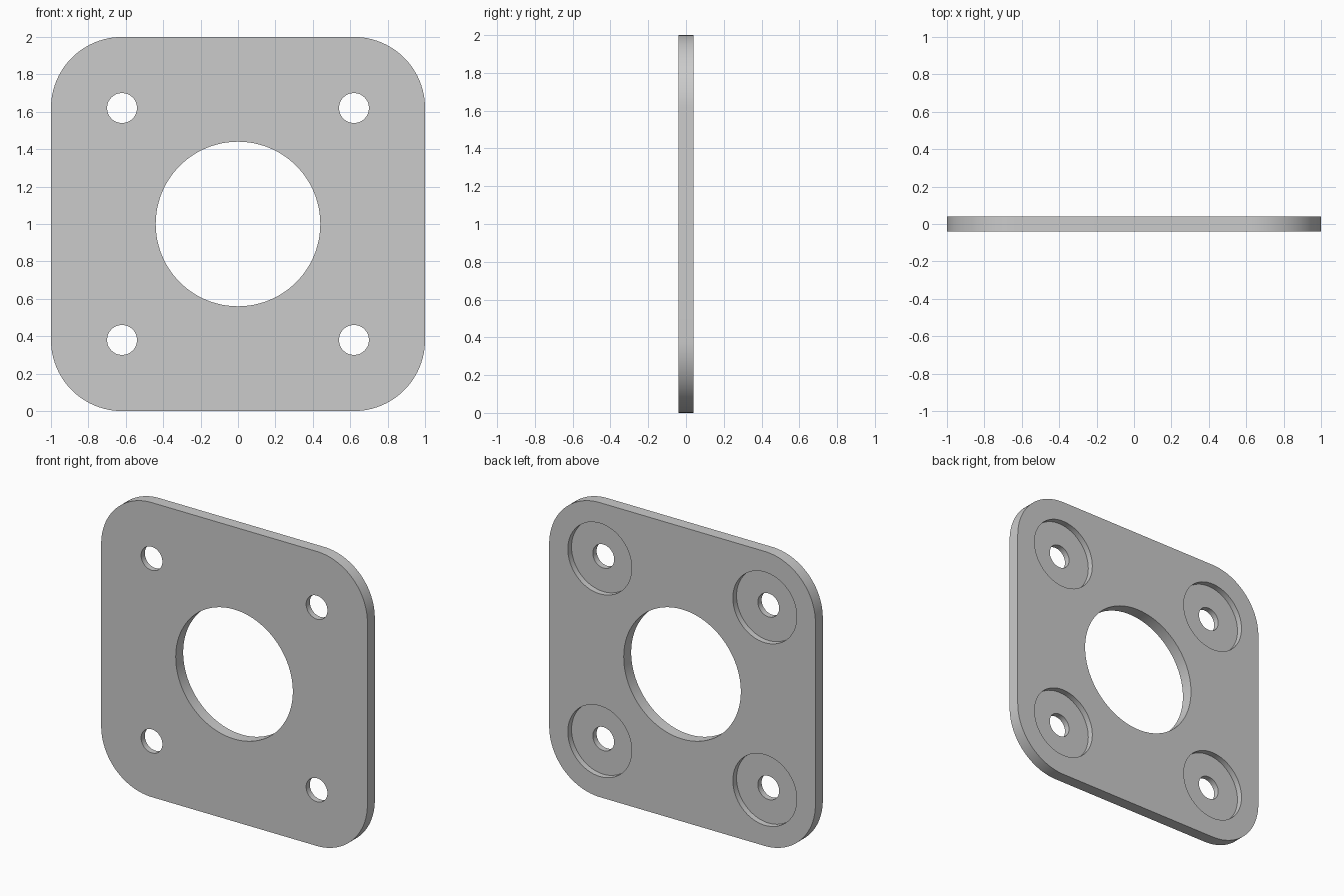
import bpy
import math
from math import radians

HALF_T = 0.04    # half the plate thickness
CORNER = 0.38    # corner radius, concentric with the bolt holes
BOLT = 0.62      # bolt hole offset from the centre

if "Cube" in bpy.data.objects:
    bpy.data.objects.remove(bpy.data.objects["Cube"])

# Single grey finish
grey = bpy.data.materials.new("plain_grey")
grey.use_nodes = True
colour = (0.6, 0.6, 0.6, 1)
grey.diffuse_color = colour
grey.node_tree.nodes["Principled BSDF"].inputs["Base Color"].default_value = colour

# Plate blank with rounded corners
bpy.ops.mesh.primitive_cube_add(size=2, location=(0, 0, 1))
plate = bpy.context.object
plate.name = "mounting_plate"
plate.scale.y = HALF_T
bpy.ops.object.transform_apply(location=False, rotation=False, scale=True)
plate.data.materials.append(grey)


def bevel_corners(obj):
    """Round only the four edges running through the thickness."""
    weights = obj.data.attributes.new("bevel_weight_edge", "FLOAT", "EDGE")
    for edge in obj.data.edges:
        a, b = (obj.data.vertices[i].co for i in edge.vertices)
        weights.data[edge.index].value = 1.0 if abs(a.y - b.y) > HALF_T else 0.0
    mod = obj.modifiers.new("rounded_corners", "BEVEL")
    mod.limit_method = "WEIGHT"
    mod.width = CORNER
    mod.segments = 24


def cut_round(name, x, z, radius, y_from, y_to, sides):
    """Subtract a cylinder whose axis runs front to back."""
    bpy.ops.mesh.primitive_cylinder_add(
        vertices=sides, radius=radius, depth=y_to - y_from,
        location=(x, (y_from + y_to) / 2, z), rotation=(radians(90), 0, 0))
    cutter = bpy.context.object
    cutter.name = name
    cutter.data.materials.append(grey)
    mod = plate.modifiers.new(name, "BOOLEAN")
    mod.operation = "DIFFERENCE"
    mod.solver = "EXACT"
    mod.object = cutter
    return cutter


bevel_corners(plate)

# Centre bore, then four bolt holes with counterbores on the back
cutters = [cut_round("centre_bore", 0, 1, 0.44, -0.2, 0.2, 96)]
for x in (-BOLT, BOLT):
    for z in (1 - BOLT, 1 + BOLT):
        cutters.append(cut_round("counterbore", x, z, 0.24, 0, 0.2, 64))
        cutters.append(cut_round("bolt_hole", x, z, 0.08, -0.2, 0.2, 48))

# Bake the cuts and discard the cutters
bpy.ops.object.select_all(action="DESELECT")
plate.select_set(True)
bpy.context.view_layer.objects.active = plate
for mod in list(plate.modifiers):
    bpy.ops.object.modifier_apply(modifier=mod.name)
for cutter in cutters:
    bpy.data.objects.remove(cutter)

bpy.ops.object.shade_smooth_by_angle(angle=math.radians(30))
